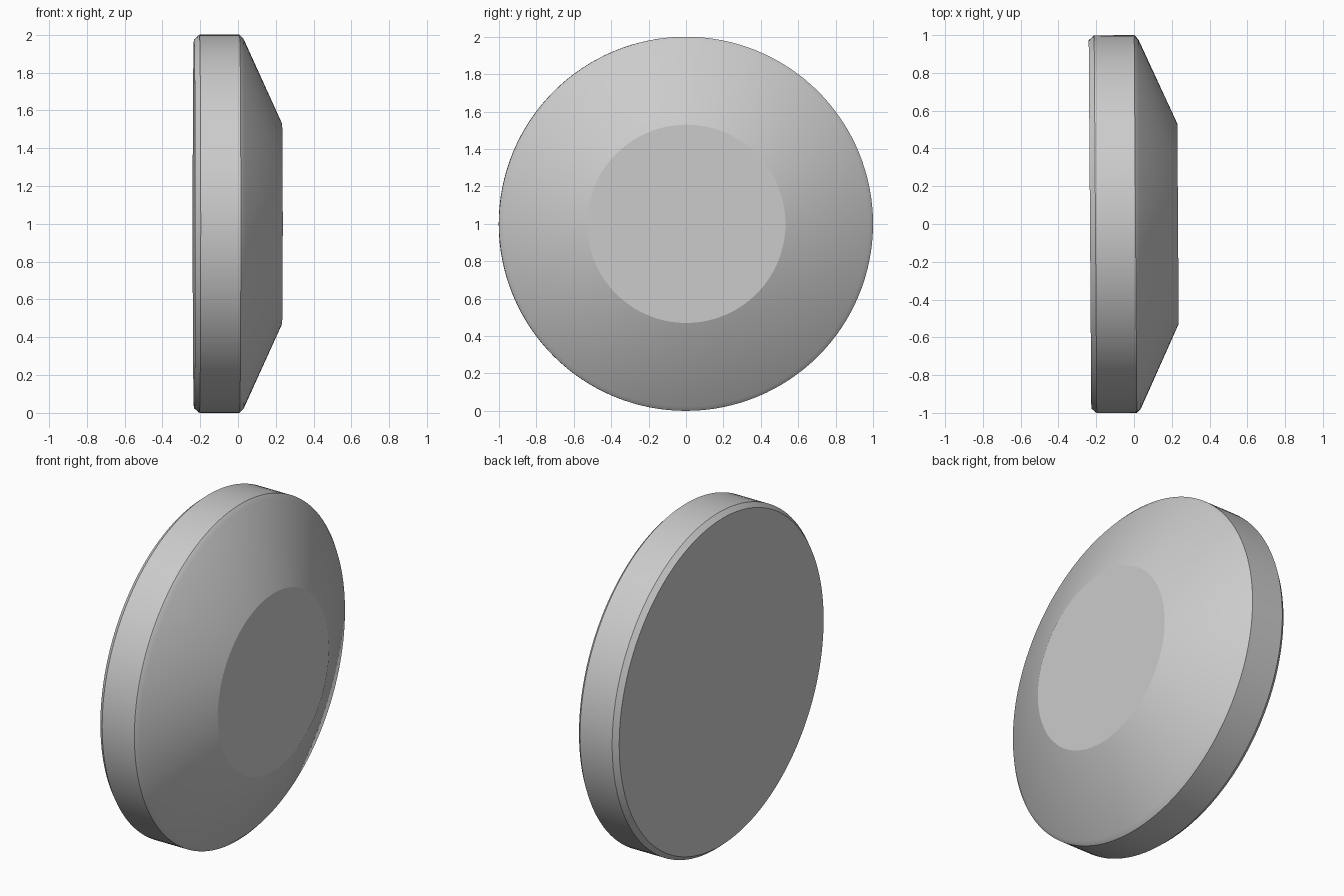
import bpy, bmesh, math
from mathutils import Vector

if "Cube" in bpy.data.objects:
    bpy.data.objects.remove(bpy.data.objects["Cube"])

# Half profile of the turned disc: (position along axis, radius)
PROFILE = [(-0.233, 0.975), (-0.204, 1.0), (0.008, 1.0), (0.03, 0.977), (0.233, 0.53)]
SEGMENTS = 128

bm = bmesh.new()
rings = []
for x, r in PROFILE:
    rings.append([bm.verts.new((x, r * math.cos(2 * math.pi * i / SEGMENTS),
                                r * math.sin(2 * math.pi * i / SEGMENTS)))
                  for i in range(SEGMENTS)])

# Rim, bevels and cone
for a, b in zip(rings, rings[1:]):
    for i in range(SEGMENTS):
        j = (i + 1) % SEGMENTS
        bm.faces.new((a[i], a[j], b[j], b[i]))

# Flat back and front faces
bm.faces.new(rings[0])
bm.faces.new(rings[-1])
bmesh.ops.recalc_face_normals(bm, faces=bm.faces)

mesh = bpy.data.meshes.new("bevelled_disc")
bm.to_mesh(mesh)
bm.free()
disc = bpy.data.objects.new("bevelled_disc", mesh)
bpy.context.collection.objects.link(disc)

# Stand on edge with a very slight turn about the vertical
disc.location = (0, 0, 1)
disc.rotation_euler = (0, 0, 0.007)

bpy.context.view_layer.objects.active = disc
disc.select_set(True)
bpy.ops.object.shade_smooth_by_angle(angle=math.radians(20))
